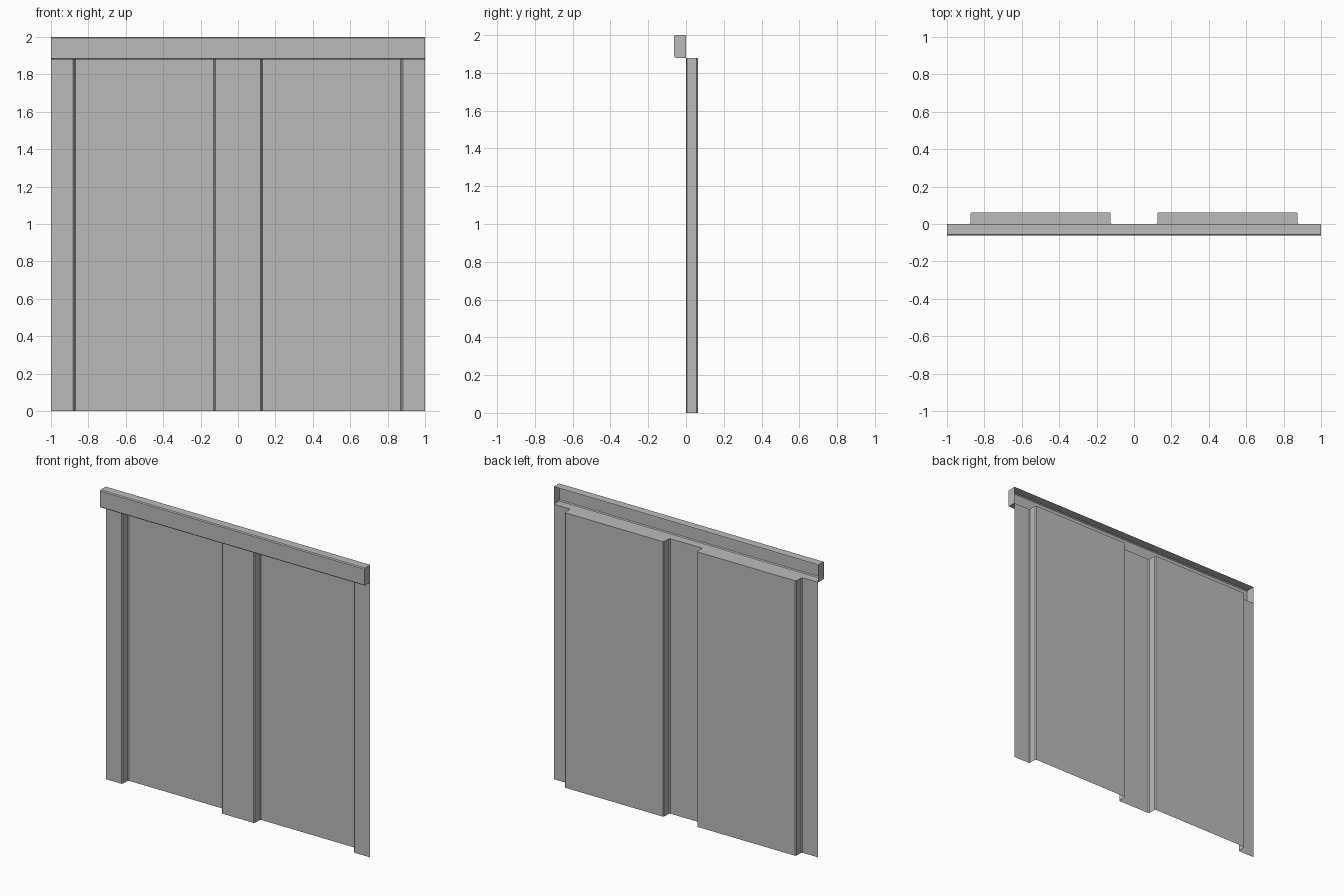
import bpy
import bmesh

cube = bpy.data.objects.get("Cube")
if cube:
    bpy.data.objects.remove(cube, do_unlink=True)

HALF = 1.0       # half width
DEPTH = 0.0625   # depth of ribs and rail
WALL_TOP = 1.88
TOP = 2.0
BEND = 0.006     # small bend at each fold

grey = bpy.data.materials.new("plain grey")
grey.use_nodes = True
colour = (0.5, 0.5, 0.5, 1)
grey.diffuse_color = colour
grey.node_tree.nodes["Principled BSDF"].inputs["Base Color"].default_value = colour


def make_object(name, bm):
    mesh = bpy.data.meshes.new(name)
    bm.to_mesh(mesh)
    bm.free()
    obj = bpy.data.objects.new(name, mesh)
    obj.data.materials.append(grey)
    bpy.context.collection.objects.link(obj)
    return obj


def sweep(bm, start, end):
    """Join two matching open outlines with a strip of faces."""
    a = [bm.verts.new(p) for p in start]
    b = [bm.verts.new(p) for p in end]
    for i in range(len(a) - 1):
        bm.faces.new((a[i], a[i + 1], b[i + 1], b[i]))
    return a, b


def raised_panel(left, right):
    """Outline of one raised panel with bent corners."""
    side = [(-BEND, 0), (0, BEND), (0, DEPTH - BEND), (BEND, DEPTH)]
    return ([(left + x, y) for x, y in side] +
            [(right - x, y) for x, y in reversed(side)])


# Folded wall sheet, open at the bottom, with a lid over each raised panel
panels = [raised_panel(-0.875, -0.125), raised_panel(0.125, 0.875)]
outline = [(-HALF, 0)] + panels[0] + panels[1] + [(HALF, 0)]
bm = bmesh.new()
low, high = sweep(bm, [(x, y, 0) for x, y in outline],
                  [(x, y, WALL_TOP) for x, y in outline])
count = len(panels[0])
for first in (1, 1 + count):
    bm.faces.new(high[first:first + count][::-1])
make_object("folded_wall_sheet", bm)

# Top rail: channel open at the back, with closed ends
front = -DEPTH
section = [(0, TOP), (front + BEND, TOP), (front, TOP - BEND),
           (front, WALL_TOP + BEND), (front + BEND, WALL_TOP), (0, WALL_TOP)]
bm = bmesh.new()
left, right = sweep(bm, [(-HALF, y, z) for y, z in section],
                    [(HALF, y, z) for y, z in section])
bm.faces.new(left[::-1])
bm.faces.new(right)
make_object("top_rail", bm)
